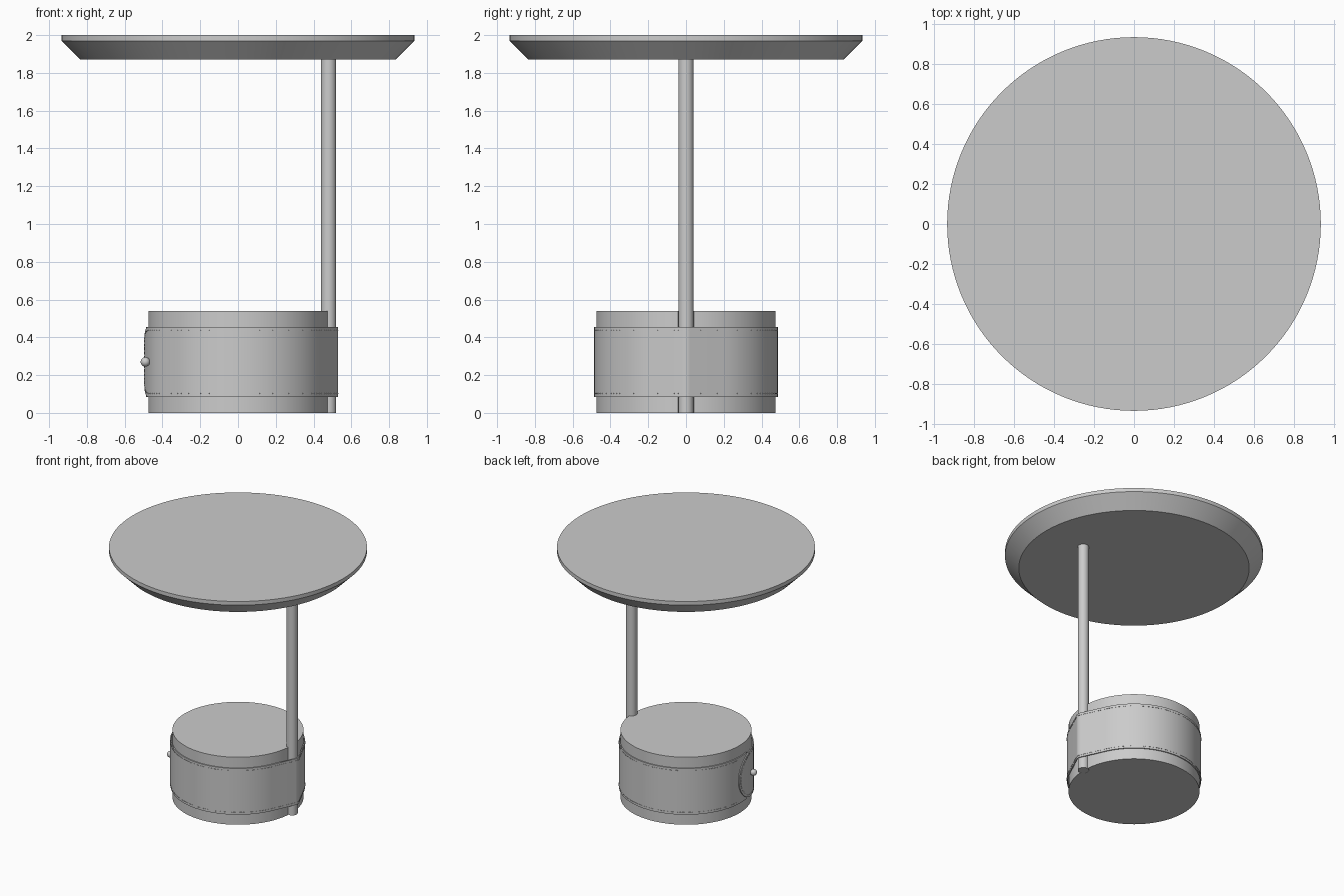
import bpy, bmesh
from math import sin, cos, pi, radians, sqrt, acos, atan2, degrees
from mathutils import Vector

if "Cube" in bpy.data.objects:
    bpy.data.objects.remove(bpy.data.objects["Cube"])

POLE_X, BASE_R = 0.48, 0.475
STRAP_Z, STRAP_H, STRAP_R, WRAP_R, THICK = 0.27, 0.185, 0.486, 0.05, 0.008


def finish(name, bm, angle=35):
    bmesh.ops.recalc_face_normals(bm, faces=bm.faces)
    me = bpy.data.meshes.new(name)
    bm.to_mesh(me)
    bm.free()
    me.shade_smooth()
    me.set_sharp_from_angle(angle=radians(angle))
    ob = bpy.data.objects.new(name, me)
    bpy.context.collection.objects.link(ob)
    return ob


def loft(name, rings, closed_caps=True):
    bm = bmesh.new()
    vs = [[bm.verts.new(p) for p in r] for r in rings]
    for a, b in zip(vs, vs[1:]):
        n = len(a)
        for i in range(n):
            bm.faces.new((a[i], a[(i + 1) % n], b[(i + 1) % n], b[i]))
    bm.faces.new(vs[0][::-1])
    bm.faces.new(vs[-1])
    return finish(name, bm)


def circle(r, z, x=0, n=128):
    return [(x + r * cos(2 * pi * i / n), r * sin(2 * pi * i / n), z) for i in range(n)]


# Round top with a chamfered underside
loft("table_top", [circle(0.835, 1.87), circle(0.935, 1.97), circle(0.935, 2.0)])

# Pole standing beside the base
loft("pole", [circle(0.04, 0, POLE_X, 32), circle(0.04, 1.88, POLE_X, 32)])

# Drum base with a vertical groove for the pole
groove = 0.042
a = acos((BASE_R**2 + POLE_X**2 - groove**2) / (2 * BASE_R * POLE_X))
outline = [(BASE_R * cos(a + (2 * pi - 2 * a) * i / 120),
            BASE_R * sin(a + (2 * pi - 2 * a) * i / 120)) for i in range(121)]
b = atan2(BASE_R * sin(a), BASE_R * cos(a) - POLE_X)
for i in range(1, 16):
    t = (2 * pi - b) + (2 * b - 2 * pi) * i / 16
    outline.append((POLE_X + groove * cos(t), groove * sin(t)))
loft("base", [[(x, y, z) for x, y in outline] for z in (0, 0.54)])


# Strap path: lifted flap end, round the drum, out over the pole, back under the flap
def arc(cx, radius, d0, d1, n):
    pts = []
    for i in range(n + 1):
        d = d0 + (d1 - d0) * i / n
        r = radius(d)
        pts.append(Vector((cx + r * cos(radians(d)), r * sin(radians(d)))))
    return pts


def drum_radius(d):
    t = min(1, max(0, (225 - d) / 22))
    return STRAP_R + 0.010 * t * t * (3 - 2 * t)


tangent = degrees(acos((STRAP_R - WRAP_R) / POLE_X))
path = arc(0, drum_radius, 176, 360 - tangent, 240)
path += arc(POLE_X, lambda d: WRAP_R, 360 - tangent, 360 + tangent, 16)
path += arc(0, drum_radius, 360 + tangent, 550, 200)
dist = [0]
for p, q in zip(path, path[1:]):
    dist.append(dist[-1] + (q - p).length)


def at(s):
    """Point and tangent at a distance along the path."""
    i = 0
    while i < len(path) - 2 and dist[i + 1] < s:
        i += 1
    d = path[i + 1] - path[i]
    return path[i] + d * ((s - dist[i]) / d.length), d.normalized()


# Strap with a semicircular flap end
stations = [STRAP_H * (1 - cos(pi / 2 * i / 24)) for i in range(1, 25)]
stations = [0.0001] + stations + [s for s in dist if s > STRAP_H + 0.003]
rings = []
for s in stations:
    p, d = at(s)
    q = p - Vector((d.y, -d.x)) * THICK
    k = max(0, STRAP_H - s)
    h = sqrt(STRAP_H**2 - k * k)
    rings.append([(p.x, p.y, STRAP_Z - h), (p.x, p.y, STRAP_Z + h),
                  (q.x, q.y, STRAP_Z + h), (q.x, q.y, STRAP_Z - h)])
loft("strap", rings)

# Stitching just inside the strap edge
seam = STRAP_H - 0.018
spots = []
for i in range(23):
    t = -pi / 2 + pi * i / 22
    spots.append((STRAP_H - seam * cos(t), seam * sin(t), sin(t), cos(t)))
s = STRAP_H + 0.024
while s < dist[-1] - 0.12:
    spots += [(s, seam, 1, 0), (s, -seam, 1, 0)]
    s += 0.024
bm = bmesh.new()
for s, v, du, dv in spots:
    p, d = at(s)
    out = Vector((d.y, -d.x, 0))
    along = Vector((d.x * du, d.y * du, dv))
    side = out.cross(along)
    mid = Vector((p.x, p.y, STRAP_Z + v))
    cube = bmesh.ops.create_cube(bm, size=1)["verts"]
    for vert in cube:
        c = vert.co.copy()
        vert.co = mid + along * c.x * 0.017 + side * c.y * 0.004 + out * c.z * 0.004
finish("stitching", bm)

# Ball stud closing the flap
bm = bmesh.new()
bmesh.ops.create_uvsphere(bm, u_segments=24, v_segments=16, radius=0.025)
p, d = at(STRAP_H)
bmesh.ops.translate(bm, verts=bm.verts, vec=(p.x + d.y * 0.018, p.y - d.x * 0.018, STRAP_Z))
finish("stud", bm, 60)
